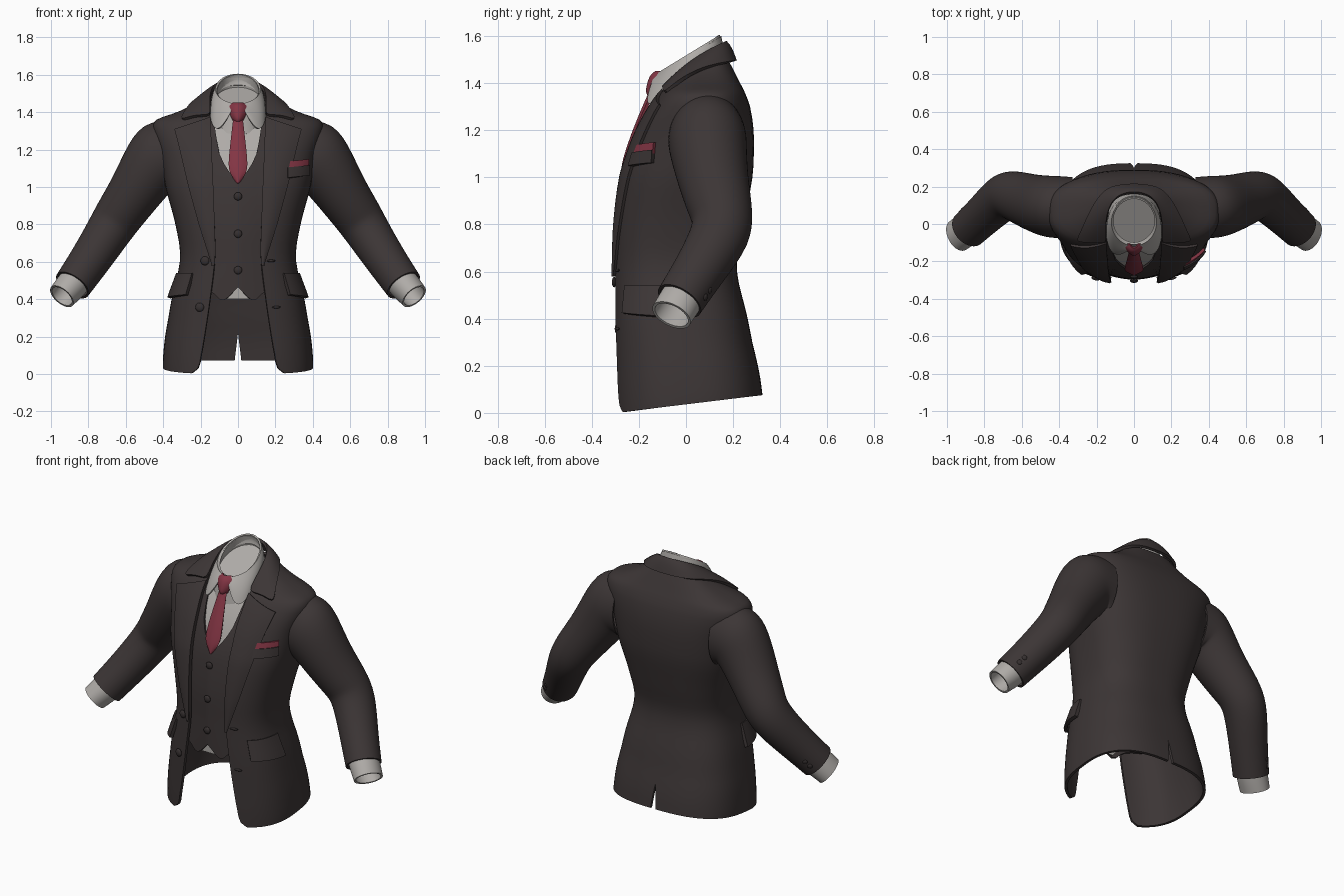
import bpy, bmesh, math
from mathutils import Vector
from math import sin, cos, pi, asin, copysign

if "Cube" in bpy.data.objects:
    bpy.data.objects.remove(bpy.data.objects["Cube"])


def material(name, rgb):
    m = bpy.data.materials.new(name)
    m.diffuse_color = (*rgb, 1)
    m.use_nodes = True
    m.node_tree.nodes["Principled BSDF"].inputs["Base Color"].default_value = m.diffuse_color
    return m


SUIT = material("charcoal_cloth", (0.045, 0.036, 0.036))
SHIRT = material("pale_grey_cotton", (0.43, 0.41, 0.39))
RED = material("wine_red_silk", (0.23, 0.036, 0.058))
DARK = material("dark_button", (0.036, 0.029, 0.029))


def finish(bm, name, mat, thick=0, mirror=False, sub=0):
    bmesh.ops.remove_doubles(bm, verts=bm.verts, dist=1e-5)
    me = bpy.data.meshes.new(name)
    bm.to_mesh(me)
    bm.free()
    me.materials.append(mat)
    ob = bpy.data.objects.new(name, me)
    bpy.context.collection.objects.link(ob)
    if mirror:
        ob.modifiers.new("mirror", 'MIRROR')
    if sub:
        ob.modifiers.new("smooth", 'SUBSURF').levels = sub
    if thick:
        s = ob.modifiers.new("thickness", 'SOLIDIFY')
        s.thickness, s.offset = thick, -1
    bpy.ops.object.select_all(action='DESELECT')
    ob.select_set(True)
    bpy.context.view_layer.objects.active = ob
    bpy.ops.object.convert(target='MESH')
    bpy.ops.object.shade_smooth_by_angle(angle=0.75)
    return ob


def sheet(name, fn, nu, nv, mat, thick=0.012, mirror=True, sub=0):
    """Cloth sheet: fn(u, v) -> point, u and v from 0 to 1."""
    bm = bmesh.new()
    g = [[bm.verts.new(fn(i / nu, j / nv)) for i in range(nu + 1)] for j in range(nv + 1)]
    for j in range(nv):
        for i in range(nu):
            bm.faces.new((g[j][i], g[j][i + 1], g[j + 1][i + 1], g[j + 1][i]))
    return finish(bm, name, mat, thick, mirror, sub)


def lerp_table(tab, k):
    """Linear look-up in rows of (key, value)."""
    for (a, p), (b, q) in zip(tab, tab[1:]):
        if k <= b:
            return p + (q - p) * max(0, (k - a) / (b - a))
    return tab[-1][1]


# Torso sections: height, half width, front y, back y, x of open front edge
ROWS = [(0, .402, -.305, .325, .25), (.03, .402, -.306, .322, .215), (.1, .398, -.308, .315, .198),
        (.2, .388, -.308, .30, .18), (.4, .355, -.31, .262, .15), (.62, .31, -.308, .215, .125),
        (.8, .335, -.304, .245, .128), (1, .388, -.278, .282, .135), (1.1, .405, -.248, .288, .14),
        (1.2, .425, -.208, .287, .142), (1.3, .455, -.152, .272, .148), (1.36, .435, -.11, .25, .15),
        (1.4, .325, -.07, .23, .15), (1.45, .225, -.02, .205, .15), (1.5, .16, .03, .178, .14)]
E = 0.75


def prof(z):
    n = len(ROWS)
    k = 0
    while k < n - 2 and z > ROWS[k + 1][0]:
        k += 1
    a, b = ROWS[k], ROWS[k + 1]
    p, q = ROWS[max(k - 1, 0)], ROWS[min(k + 2, n - 1)]
    h = b[0] - a[0]
    s = min(max((z - a[0]) / h, 0), 1)
    out = []
    for c in range(1, 5):
        m0 = (b[c] - p[c]) / (b[0] - p[0]) * h
        m1 = (q[c] - a[c]) / (q[0] - a[0]) * h
        out.append((2*s**3 - 3*s*s + 1)*a[c] + (s**3 - 2*s*s + s)*m0
                   + (3*s*s - 2*s**3)*b[c] + (s**3 - s*s)*m1)
    return out


def on_body(t, z, o=0):
    w, f, b, _ = prof(z)
    c = cos(t)
    return Vector(((w + o) * max(sin(t), 0)**E,
                   (f + b) / 2 - ((b - f) / 2 + o) * copysign(abs(c)**E, c), z))


def angle(x, z, o=0):
    return asin(min(1, x / (prof(z)[0] + o))**(1 / E))


def at_x(x, z, o=0):
    return on_body(angle(x, z, o), z, o)


# Jacket body, open in front, with a vent in the back hem
ZS = [0, .012, .03, .06, .1, .15] + [.2 + .05 * i for i in range(23)] + [1.325, 1.345, 1.36, 1.375, 1.39, 1.41, 1.43, 1.45, 1.475, 1.5]


def jacket(u, v):
    z = ZS[round(v * (len(ZS) - 1))]
    t0 = angle(prof(z)[3], z)
    p = on_body(t0 + (pi - t0) * u, z)
    if u > .999:
        p.x = max(0, .018 * (1 - z / .2))
    p.z += max(0, .075 * (p.y + .3) / .62 * (1 - z / .3))
    return p


sheet("jacket_body", jacket, 30, len(ZS) - 1, SUIT, .016)

# Lapels
OUTER = [(.58, .14), (.7, .178), (.8, .21), (1, .265), (1.2, .312), (1.31, .34)]


def lapel(u, v):
    z = .58 + (1.375 - .065 * u - .58) * v
    xi = prof(z)[3] - .003
    return at_x(xi + (lerp_table(OUTER, z) - xi) * u, z, .012 + .006 * sin(pi * u))


sheet("lapel", lapel, 8, 24, SUIT, .016)

# Jacket collar folded round the neck: neck edge and outer edge
COLLAR = [((.145, -.105, 1.385), (.315, -.096, 1.358)), ((.15, -.055, 1.437), (.285, -.04, 1.412)),
          ((.152, .035, 1.51), (.24, .068, 1.473)), ((.12, .132, 1.562), (.165, .192, 1.495)),
          ((.055, .168, 1.578), (.07, .213, 1.497)), ((0, .174, 1.58), (0, .217, 1.497))]


def collar(u, v):
    a, b = map(Vector, COLLAR[round(u * 5)])
    p = b.lerp(a, v)
    p.z += .014 * sin(pi * v)
    return p


sheet("jacket_collar", collar, 5, 3, SUIT, .016, sub=2)

# Sleeves: centre and two radii of each ring
ARM = [(.33, .09, 1.165, .20, .165), (.425, .09, 1.165, .212, .172), (.472, .097, 1.095, .168, .166),
       (.555, .12, .965, .145, .15), (.64, .152, .845, .133, .137), (.69, .157, .765, .124, .133),
       (.79, .06, .61, .112, .112), (.885, -.028, .475, .104, .106)]
CUFF = [(.85, .005, .52, .085, .09), (.89, -.025, .475, .087, .094), (.942, -.062, .415, .078, .092)]


def ring_frame(path, k):
    c = Vector(path[k][:3])
    d = (Vector(path[min(k + 1, len(path) - 1)][:3]) - Vector(path[max(k - 1, 0)][:3])).normalized()
    u = d.cross(Vector((0, 1, 0))).normalized()
    return c, u, d.cross(u), d


def tube(name, path, mat, thick):
    def fn(s, v):
        k = round(v * (len(path) - 1))
        c, a, b, _ = ring_frame(path, k)
        th = 2 * pi * (s % 1)
        return c + a * path[k][3] * cos(th) + b * path[k][4] * sin(th)
    return sheet(name, fn, 16, len(path) - 1, mat, thick, sub=2)


tube("sleeve", ARM, SUIT, .012)
tube("shirt_cuff", CUFF, SHIRT, .012)

# Waistcoat: x of column, top and bottom height
VEST = [(0, 1.02, .465), (.02, 1.045, .445), (.05, 1.085, .412), (.075, 1.125, .395), (.1, 1.18, .40),
        (.115, 1.26, .415), (.13, 1.36, .43), (.16, 1.37, .45), (.2, 1.37, .46), (.24, 1.35, .46), (.28, 1.3, .46)]


def vest(u, v):
    x, top, bot = VEST[round(u * 10)]
    return at_x(x, bot + (top - bot) * v, -.010 - .014 * min(1, x / .12))


sheet("waistcoat", vest, 10, 24, SUIT, .012)


# Shirt front, narrow at the bottom where it peeps out under the waistcoat
def shirt_front(u, v):
    return at_x(u * (.068 + .15 * min(1, v * 5)), .402 + .985 * v, -.036)


sheet("shirt_front", shirt_front, 8, 30, SHIRT, .006)


# Shirt neck band with slanted opening
def neck(u, v):
    a = 2 * pi * u
    y = -(.155 - .025 * v) * cos(a)
    return ((.155 - .033 * v) * sin(a), .02 + y, 1.375 + .145 * v + .61 * y)


sheet("shirt_neck_band", neck, 32, 5, SHIRT, .012, mirror=False)


def neck_lining(u, v):
    a = 2 * pi * u
    y = -.132 * (1 - v) * cos(a)
    return (.124 * (1 - v) * sin(a), .02 + y, 1.455 + .6 * y)


sheet("neck_lining", neck_lining, 32, 3, SHIRT, .004, mirror=False)

# Folded shirt collar: angle from the front, lower edge point
WINGS = [(12, .035, -.145, 1.405), (24, .07, -.166, 1.345), (38, .115, -.165, 1.295), (58, .15, -.10, 1.35),
         (90, .15, .025, 1.45), (135, .105, .125, 1.53), (180, 0, .162, 1.55)]


def wing(u, v):
    a, x, y, z = WINGS[round(u * 6)]
    a = math.radians(a)
    ty = -.137 * cos(a)
    top = Vector((.13 * sin(a), .02 + ty, 1.53 + .61 * ty))
    p = Vector((x, y, z)).lerp(top, v)
    return p + Vector((sin(a), -cos(a), 0)) * .008 * sin(pi * v)


sheet("shirt_collar", wing, 6, 3, SHIRT, .01, sub=2)

# Tie knot and blade: height, half width, y
KNOT = [(1.35, .026, -.166), (1.365, .034, -.174), (1.41, .052, -.164), (1.44, .048, -.15), (1.452, .03, -.13)]
BLADE = [(1.02, .008, -.277), (1.06, .035, -.272), (1.1, .054, -.262), (1.2, .045, -.228), (1.3, .033, -.186), (1.37, .026, -.155)]


def strip(name, tab, bulge):
    def fn(u, v):
        z, w, y = tab[round(v * (len(tab) - 1))]
        s = 2 * u - 1
        return (w * s, y + bulge * s * s, z)
    sheet(name, fn, 6, len(tab) - 1, RED, .014, mirror=False, sub=2)


strip("tie_knot", KNOT, .03)
strip("tie_blade", BLADE, .012)


# Flap pockets on the hips
def flap(u, v):
    t = .74 + .76 * u
    return on_body(t, .425 + .115 * v - .015 * u * (1 - v), .026 - .016 * v)


sheet("flap_pocket", flap, 10, 4, SUIT, .02)

# Breast pocket and folded pocket square
sheet("breast_pocket", lambda u, v: at_x(.268 + .117 * u, 1.05 + .055 * v + .012 * u, .02), 8, 4, SUIT, .022, mirror=False)
sheet("pocket_square", lambda u, v: at_x(.272 + .108 * u, 1.09 + .047 * v + .012 * u, .014), 8, 3, RED, .018, mirror=False)


# Buttons and buttonholes
def disc(name, p, normal, r, size=(1, 1, .45), mirror=False):
    bm = bmesh.new()
    bmesh.ops.create_uvsphere(bm, u_segments=14, v_segments=8, radius=r)
    q = Vector(normal).to_track_quat('Z', 'Y')
    for v in bm.verts:
        v.co = Vector(p) + q @ Vector([v.co[i] * size[i] for i in range(3)])
    finish(bm, name, DARK, mirror=mirror)


for z in (.95, .75, .555):
    disc("waistcoat_button", at_x(0, z, -.004), (0, -1, 0), .022)
for x, z in ((.177, .605), (.205, .357)):
    p = at_x(x, z, .006)
    disc("jacket_button", (-p.x, p.y, p.z), (-.25, -1, 0), .024)
    disc("buttonhole", p, (.25, -1, 0), .024, (1, .28, .3))

# Sleeve buttons near the wrist, on the back of the forearm
c, a, b, d = ring_frame(ARM, 7)
out = (-b * .95 + a * .3).normalized()
for k in (.05, .09):
    disc("sleeve_button", c - d * k + out * .104, out, .015, mirror=True)
